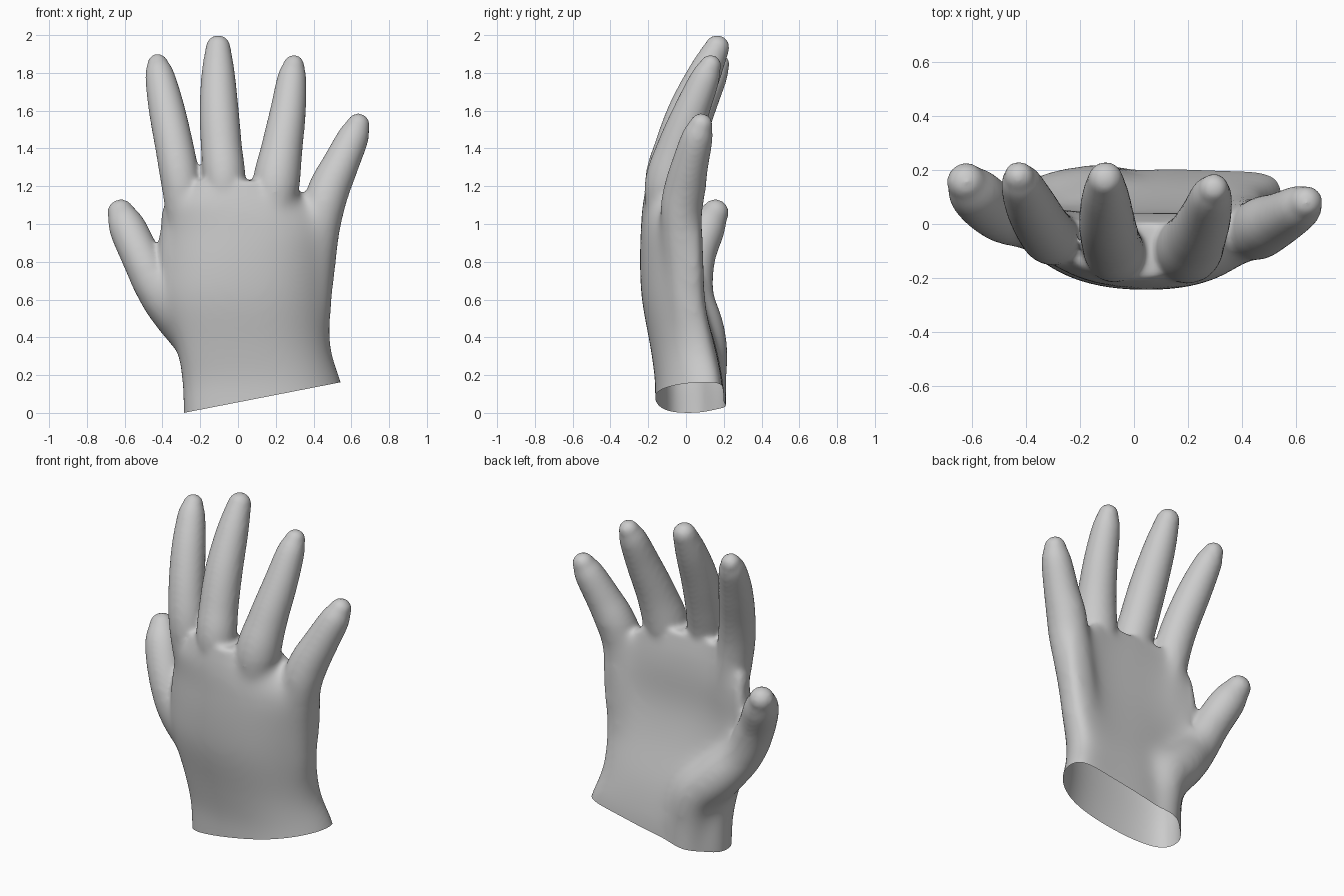
import bpy, bmesh, math
from mathutils import Vector

cube = bpy.data.objects.get("Cube")
if cube:
    bpy.data.objects.remove(cube, do_unlink=True)

SIDES = 32


def spow(v, p):
    return math.copysign(abs(v) ** p, v)


def skin_rings(bm, rings):
    """Bridge rings of points into a closed solid."""
    loops = [[bm.verts.new(p) for p in ring] for ring in rings]
    for a, b in zip(loops, loops[1:]):
        for i in range(SIDES):
            j = (i + 1) % SIDES
            bm.faces.new((a[i], a[j], b[j], b[i]))
    bm.faces.new(loops[0][::-1])
    bm.faces.new(loops[-1])


def smooth_rows(rows, steps=6):
    """Catmull-Rom interpolation through rows of numbers."""
    rows = [Vector(r) for r in rows]
    out = []
    for i in range(len(rows) - 1):
        p0, p1, p2 = rows[max(i - 1, 0)], rows[i], rows[i + 1]
        p3 = rows[min(i + 2, len(rows) - 1)]
        m1, m2 = (p2 - p0) / 2, (p3 - p1) / 2
        for s in range(steps):
            t = s / steps
            out.append(p1 * (2*t**3 - 3*t**2 + 1) + m1 * (t**3 - 2*t**2 + t)
                       + p2 * (3*t**2 - 2*t**3) + m2 * (t**3 - t**2))
    return out + [rows[-1]]


def palm_ring(row):
    """Arched oval: height, right edge, left edge, middle y, half depth,
    arch at the right edge, arch at the left edge."""
    z, x0, x1, y, depth, arch0, arch1 = row
    ring = []
    for i in range(SIDES):
        a = math.tau * i / SIDES
        c, s = math.cos(a), math.sin(a)
        arch = arch1 if c > 0 else arch0
        ring.append(((x0 + x1) / 2 + (x1 - x0) / 2 * c,
                     y + depth * spow(s, 0.75) + arch * abs(c) ** 2.8, z))
    return ring


def add_finger(bm, rows):
    """Tapered tube through (x, y, z, radius) with a domed tip."""
    pts = smooth_rows(rows)
    centres = [p.xyz for p in pts]
    radii = [p.w for p in pts]
    end, tip_r = centres[-1], radii[-1]
    way = (end - centres[-2]).normalized()
    for k in range(1, 6):
        a = k * math.pi / 2 / 5.3
        centres.append(end + way * tip_r * math.sin(a))
        radii.append(tip_r * math.cos(a))
    rings = []
    for i, (c, r) in enumerate(zip(centres, radii)):
        d = centres[min(i + 1, len(centres) - 1)] - centres[max(i - 1, 0)]
        q = d.to_track_quat('Z', 'Y')
        rings.append([c + q @ Vector((r * math.cos(math.tau * k / SIDES),
                                      r * math.sin(math.tau * k / SIDES), 0))
                      for k in range(SIDES)])
    skin_rings(bm, rings)


palm = [(-0.12, -0.29, 0.63, 0.02, 0.185, -0.01, 0.08),
        (0.05, -0.295, 0.58, 0.02, 0.185, -0.01, 0.09),
        (0.17, -0.3, 0.55, 0.015, 0.18, -0.01, 0.1),
        (0.35, -0.33, 0.495, -0.015, 0.175, 0, 0.09),
        (0.6, -0.41, 0.5, -0.075, 0.16, 0.06, 0.12),
        (0.8, -0.43, 0.525, -0.1, 0.145, 0.11, 0.15),
        (0.98, -0.41, 0.525, -0.1, 0.14, 0.11, 0.14),
        (1.1, -0.39, 0.42, -0.1, 0.13, 0.09, 0.1),
        (1.23, -0.28, 0.25, -0.1, 0.105, 0.08, 0.08)]

# Each path starts deep in the palm so that its root swells gradually
fingers = {
    "thumb": [(-0.08, 0.1, -0.1, 0.12), (-0.1, 0.1, 0.15, 0.12),
              (-0.14, 0.09, 0.33, 0.135), (-0.27, 0.07, 0.46, 0.135),
              (-0.415, 0.03, 0.63, 0.12), (-0.51, 0.05, 0.82, 0.105),
              (-0.585, 0.11, 0.98, 0.098), (-0.62, 0.155, 1.06, 0.072)],
    "index": [(-0.2, -0.04, 0.6, 0.05), (-0.255, -0.04, 0.9, 0.095),
              (-0.3, -0.05, 1.2, 0.104), (-0.335, -0.015, 1.4, 0.102),
              (-0.38, 0.065, 1.62, 0.095), (-0.415, 0.145, 1.79, 0.077),
              (-0.425, 0.175, 1.845, 0.057)],
    "middle": [(-0.06, -0.09, 0.7, 0.05), (-0.065, -0.1, 0.95, 0.095),
               (-0.071, -0.105, 1.22, 0.112), (-0.087, -0.06, 1.4, 0.109),
               (-0.1, 0.01, 1.6, 0.104), (-0.105, 0.1, 1.8, 0.088),
               (-0.105, 0.165, 1.935, 0.066)],
    "ring": [(0.15, -0.09, 0.7, 0.05), (0.18, -0.1, 0.95, 0.1),
             (0.2, -0.095, 1.2, 0.125), (0.232, -0.045, 1.4, 0.11),
             (0.265, 0.03, 1.6, 0.095), (0.285, 0.1, 1.77, 0.078),
             (0.295, 0.13, 1.84, 0.057)],
    "little": [(0.39, 0.06, 0.2, 0.06), (0.395, 0.015, 0.5, 0.095),
               (0.41, -0.01, 0.8, 0.108), (0.445, -0.025, 1.05, 0.115),
               (0.485, -0.005, 1.19, 0.11), (0.54, 0.02, 1.31, 0.098),
               (0.61, 0.06, 1.46, 0.083), (0.636, 0.08, 1.525, 0.062)],
}

# Overlapping solids for palm and fingers
bm = bmesh.new()
skin_rings(bm, [palm_ring(r) for r in smooth_rows(palm)])
for rows in fingers.values():
    add_finger(bm, rows)
bmesh.ops.recalc_face_normals(bm, faces=bm.faces)
mesh = bpy.data.meshes.new("glove")
bm.to_mesh(mesh)
bm.free()
glove = bpy.data.objects.new("glove", mesh)
bpy.context.collection.objects.link(glove)

# Fuse into one skin and soften the webs between the fingers
fuse = glove.modifiers.new("fuse", 'REMESH')
fuse.mode = 'VOXEL'
fuse.voxel_size = 0.013
soft = glove.modifiers.new("soften", 'SMOOTH')
soft.factor = 0.5
soft.iterations = 10
deps = bpy.context.evaluated_depsgraph_get()
skin = bpy.data.meshes.new_from_object(glove.evaluated_get(deps))
glove.modifiers.clear()

# Melt the finger roots into the palm, leaving the thumb and fingers crisp
bm = bmesh.new()
bm.from_mesh(skin)
for k in range(60):
    top = 1.2 - 0.004 * k
    soft_verts = [v for v in bm.verts if v.co.z < top
                  and not (v.co.x < -0.36 and v.co.z > 0.78 - 0.003 * k)]
    bmesh.ops.smooth_vert(bm, verts=soft_verts, factor=0.5, use_axis_x=True,
                          use_axis_y=True, use_axis_z=True)

# Slanted cut that leaves the cuff open
bmesh.ops.bisect_plane(bm, geom=bm.verts[:] + bm.edges[:] + bm.faces[:],
                       plane_co=(-0.288, 0, 0), plane_no=(0.195, 0, -1),
                       clear_outer=True)
for f in bm.faces:
    f.smooth = True
bm.to_mesh(skin)
bm.free()
glove.data = skin
skin.name = "glove_skin"

# Plain grey rubber
grey = bpy.data.materials.new("light_grey")
grey.use_nodes = True
colour = (0.6, 0.6, 0.6, 1)
grey.diffuse_color = colour
grey.node_tree.nodes["Principled BSDF"].inputs["Base Color"].default_value = colour
skin.materials.clear()
skin.materials.append(grey)
